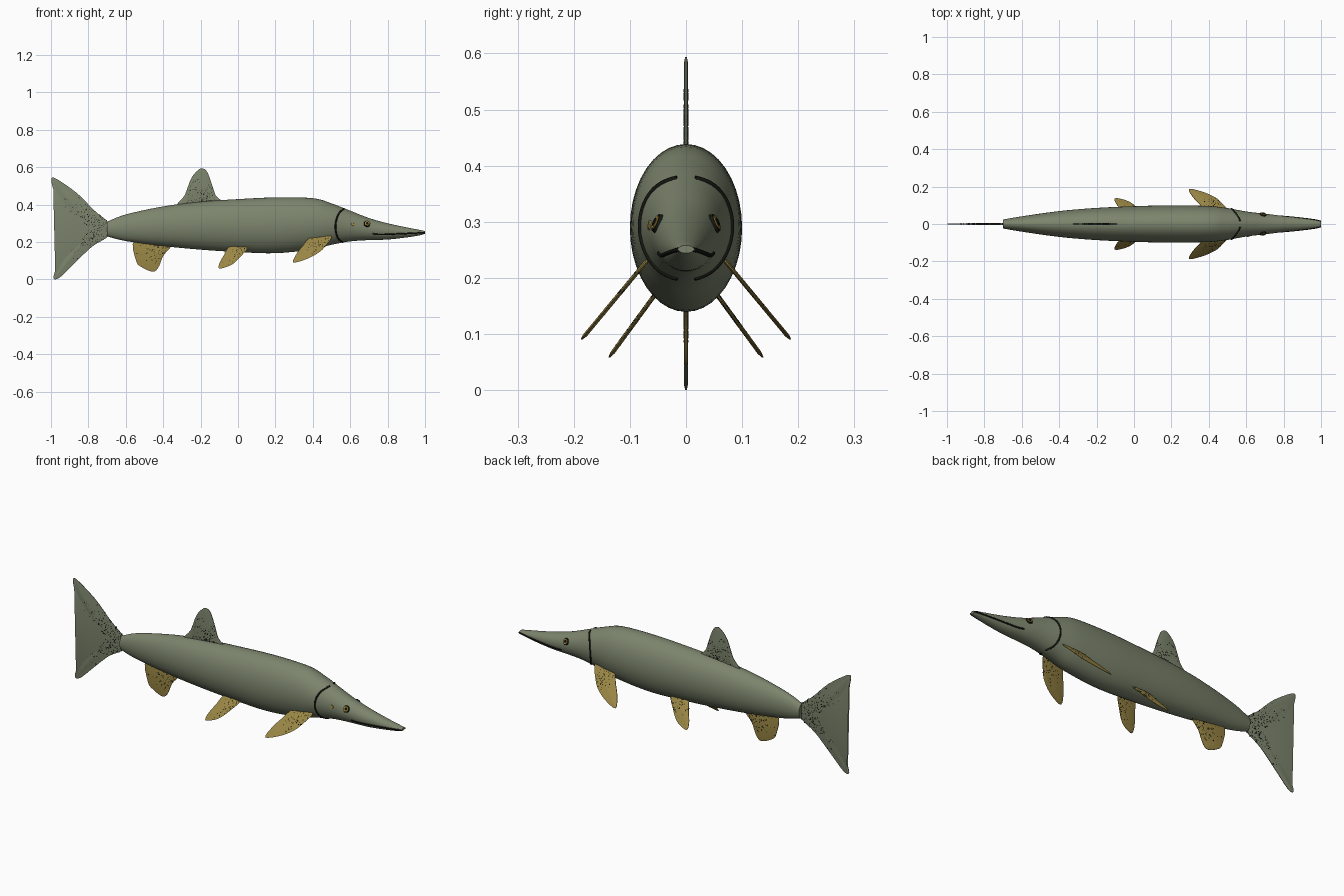
import bpy, bmesh, math, random
from mathutils import Vector

random.seed(4)
cube = bpy.data.objects.get("Cube")
if cube:
    bpy.data.objects.remove(cube, do_unlink=True)


def material(name, rgb):
    mat = bpy.data.materials.new(name)
    mat.use_nodes = True
    mat.diffuse_color = (*rgb, 1)
    shader = mat.node_tree.nodes["Principled BSDF"]
    shader.inputs["Base Color"].default_value = (*rgb, 1)
    shader.inputs["Roughness"].default_value = 0.7
    return mat


GREEN = material("olive grey skin", (0.2, 0.23, 0.15))
YELLOW = material("ochre fin", (0.33, 0.245, 0.06))
AMBER = material("amber iris", (0.36, 0.24, 0.04))
BLACK = material("near black", (0.008, 0.008, 0.006))


def finish(bm, name, mat, angle=40):
    bmesh.ops.recalc_face_normals(bm, faces=bm.faces)
    mesh = bpy.data.meshes.new(name)
    bm.to_mesh(mesh)
    bm.free()
    mesh.materials.append(mat)
    obj = bpy.data.objects.new(name, mesh)
    bpy.context.collection.objects.link(obj)
    bpy.ops.object.select_all(action="DESELECT")
    obj.select_set(True)
    bpy.context.view_layer.objects.active = obj
    bpy.ops.object.shade_smooth_by_angle(angle=math.radians(angle))
    return obj


def smooth_path(points, steps, closed=False):
    """Points along a curve that passes through the given points."""
    pts = [Vector(p) for p in points]
    n = len(pts)
    pick = (lambda i: pts[i % n]) if closed else (lambda i: pts[max(0, min(n - 1, i))])
    out = []
    for i in range(n if closed else n - 1):
        a, b, c, d = (pick(i + k) for k in (-1, 0, 1, 2))
        for s in range(steps):
            t = s / steps
            out.append(b + (c - a) * (t / 2) + (a * 2 - b * 5 + c * 4 - d) * (t * t / 2)
                       + (b * 3 - a - c * 3 + d) * (t ** 3 / 2))
    if not closed:
        out.append(pts[-1])
    return out


# Body stations: x, belly height, back height, half width
STATIONS = [
    (-0.7, 0.23, 0.308, 0.024), (-0.6, 0.205, 0.347, 0.041), (-0.4, 0.178, 0.39, 0.069),
    (-0.2, 0.159, 0.415, 0.086), (0, 0.146, 0.429, 0.095), (0.2, 0.14, 0.438, 0.1),
    (0.4, 0.16, 0.434, 0.096), (0.5, 0.185, 0.406, 0.085), (0.6, 0.203, 0.367, 0.067),
    (0.7, 0.21, 0.328, 0.055), (0.8, 0.213, 0.3, 0.043), (0.9, 0.224, 0.278, 0.031),
    (0.97, 0.235, 0.265, 0.021), (1, 0.244, 0.258, 0.014)]
PROFILE = smooth_path([s[:1] + s[1:] for s in STATIONS], 5)


def section(x):
    for a, b in zip(PROFILE, PROFILE[1:]):
        if x <= b[0]:
            return a.lerp(b, max(0, (x - a[0]) / (b[0] - a[0])))
    return PROFILE[-1]


def skin(x, z):
    """Half width of the body at x and z."""
    _, low, high, half = section(x)
    u = (2 * z - low - high) / (high - low)
    return half * math.sqrt(max(0, 1 - u * u))


bm = bmesh.new()
SIDES = 40
rings = []
for x, low, high, half in PROFILE:
    angles = [math.tau * k / SIDES for k in range(SIDES)]
    rings.append([bm.verts.new((x, half * math.cos(a),
                                (low + high + (high - low) * math.sin(a)) / 2)) for a in angles])
for r, s in zip(rings, rings[1:]):
    for k in range(SIDES):
        j = (k + 1) % SIDES
        bm.faces.new((r[k], r[j], s[j], s[k]))
bm.faces.new(rings[0])
bm.faces.new(rings[-1])
finish(bm, "body", GREEN)


def inside(p, loop):
    hit = False
    for a, b in zip(loop, loop[1:] + loop[:1]):
        if (a[1] > p[1]) != (b[1] > p[1]):
            hit ^= p[0] < a[0] + (b[0] - a[0]) * (p[1] - a[1]) / (b[1] - a[1])
    return hit


def fin(name, outline, mat, root, reach, specks, side=0, lean=(0, 0, 0)):
    """Thin domed fin with a side outline in x and z, leaning out from the body."""
    y0, z0, slope = lean
    loop = smooth_path(outline, 4, True)

    def place(x, z, dy):
        return x, side * (y0 + slope * (z0 - z)) + dy, z

    bm = bmesh.new()
    a, b = ([bm.verts.new(place(x, z, d)) for x, z in loop] for d in (-0.0015, 0.0015))
    sheets = [bm.faces.new(a), bm.faces.new(b)]
    for k in range(len(loop)):
        j = (k + 1) % len(loop)
        bm.faces.new((a[k], a[j], b[j], b[k]))
    bmesh.ops.recalc_face_normals(bm, faces=bm.faces)
    bmesh.ops.inset_individual(bm, faces=sheets, thickness=0.012, depth=0.0025)
    finish(bm, name, mat, 50)

    # Dark specks, thickest near the root
    bm = bmesh.new()
    made = 0
    while made < specks:
        x = root[0] + random.gauss(0, reach)
        z = root[1] + random.gauss(0, reach)
        if not inside((x, z), loop):
            continue
        made += 1
        r = random.uniform(0.0015, 0.003)
        disc = [(x + r * math.cos(t), z + r * math.sin(t)) for t in (0, 1.3, 2.5, 3.8, 5)]
        near, far = ([bm.verts.new(place(u, v, d)) for u, v in disc] for d in (-0.0049, 0.0049))
        bm.faces.new(near)
        bm.faces.new(far)
        for k in range(5):
            j = (k + 1) % 5
            bm.faces.new((near[k], near[j], far[j], far[k]))
    finish(bm, name + "_specks", BLACK, 30)


# Middle fins
fin("dorsal_fin", [(-0.32, 0.385), (-0.285, 0.45), (-0.25, 0.54), (-0.215, 0.583), (-0.19, 0.593),
                   (-0.165, 0.575), (-0.14, 0.51), (-0.12, 0.45), (-0.09, 0.4)],
    GREEN, (-0.2, 0.41), 0.055, 130)
fin("anal_fin", [(-0.55, 0.21), (-0.545, 0.1), (-0.515, 0.065), (-0.455, 0.041), (-0.425, 0.065),
                 (-0.4, 0.125), (-0.36, 0.195)],
    YELLOW, (-0.43, 0.17), 0.045, 90)
fin("tail_fin", [(-0.69, 0.3), (-0.77, 0.37), (-0.86, 0.46), (-0.97, 0.537), (-0.998, 0.533),
                 (-0.975, 0.455), (-0.9, 0.36), (-0.82, 0.295), (-0.8, 0.26), (-0.835, 0.215),
                 (-0.93, 0.125), (-0.975, 0.05), (-0.985, 0.004), (-0.95, 0.012), (-0.87, 0.09),
                 (-0.78, 0.175), (-0.69, 0.235)],
    GREEN, (-0.78, 0.27), 0.075, 200)


def stripe(name, points, radius):
    """Dark tube lying on the skin."""
    data = bpy.data.curves.new(name, "CURVE")
    data.dimensions = "3D"
    data.bevel_depth = radius
    data.bevel_resolution = 2
    data.use_fill_caps = True
    line = data.splines.new("POLY")
    line.points.add(len(points) - 1)
    for p, co in zip(line.points, points):
        p.co = (*co, 1)
    data.materials.append(BLACK)
    bpy.context.collection.objects.link(bpy.data.objects.new(name, data))


def button(name, x, z, side, radius, height, mat):
    """Round plate facing out from the skin."""
    e = 0.004
    out = Vector(((skin(x - e, z) - skin(x + e, z)) / (2 * e), 1,
                  (skin(x, z - e) - skin(x, z + e)) / (2 * e))).normalized()
    centre = Vector((x, skin(x, z), z)) + out * height / 2
    out.y *= side
    centre.y *= side
    bm = bmesh.new()
    bmesh.ops.create_cone(bm, cap_ends=True, segments=20, radius1=radius, radius2=radius * 0.9,
                          depth=height + 0.003)
    bm.transform(out.to_track_quat("Z", "Y").to_matrix().to_4x4())
    bmesh.ops.translate(bm, verts=bm.verts, vec=centre)
    finish(bm, name, mat, 30)


GILL = smooth_path([(0.567, 0.378), (0.54, 0.353), (0.524, 0.31), (0.522, 0.265),
                    (0.535, 0.22), (0.56, 0.199)], 6)
MOUTH = smooth_path([(0.72, 0.244), (0.76, 0.24), (0.85, 0.243), (0.94, 0.247), (1, 0.25)], 6)

# Paired parts
for label, side in (("left", 1), ("right", -1)):
    fin(label + "_pectoral_fin",
        [(0.5, 0.235), (0.465, 0.175), (0.43, 0.142), (0.37, 0.11), (0.296, 0.09),
         (0.312, 0.135), (0.345, 0.178), (0.39, 0.225)],
        YELLOW, (0.43, 0.195), 0.035, 50, side, (0.085, 0.212, 0.83))
    fin(label + "_pelvic_fin",
        [(0.06, 0.185), (0.01, 0.118), (-0.035, 0.078), (-0.098, 0.058), (-0.1, 0.085),
         (-0.075, 0.13), (-0.04, 0.18)],
        YELLOW, (0, 0.145), 0.03, 40, side, (0.056, 0.169, 0.73))
    for part, path, radius in (("gill_slit", GILL, 0.0045), ("mouth_line", MOUTH, 0.004)):
        stripe(f"{label}_{part}", [(x, side * skin(x, z), z) for x, z in path], radius)
    for part, radius, height, mat in (("eye_rim", 0.018, 0.003, BLACK),
                                      ("iris", 0.0145, 0.005, AMBER),
                                      ("pupil", 0.008, 0.0065, BLACK)):
        button(f"{label}_{part}", 0.69, 0.297, side, radius, height, mat)

# Small mark on the right cheek
button("cheek_mark", 0.613, 0.294, -1, 0.009, 0.001, AMBER)
